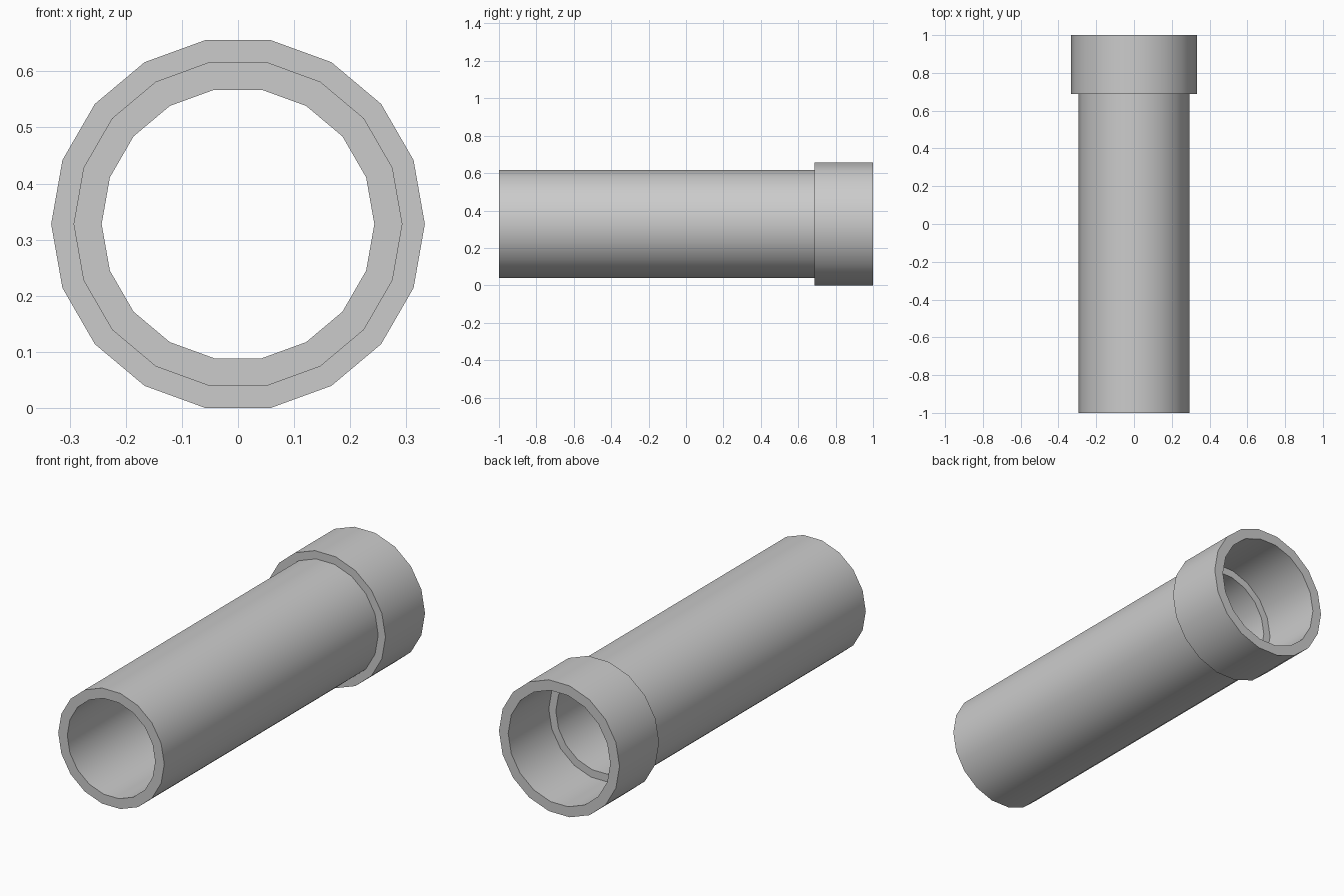
import bpy, bmesh, math

if "Cube" in bpy.data.objects:
    bpy.data.objects.remove(bpy.data.objects["Cube"])

SIDES = 18
R_SOCKET, R_SOCKET_BORE = 0.333, 0.282
R_PIPE, R_BORE = 0.293, 0.243
STEP_Y = 0.688
CENTRE_Z = R_SOCKET * math.sin(math.radians(80))  # rests on a flat facet

# Closed wall cross-section as (radius, y)
profile = [
    (R_PIPE, -1.0), (R_PIPE, STEP_Y), (R_SOCKET, STEP_Y), (R_SOCKET, 1.0),
    (R_SOCKET_BORE, 1.0), (R_SOCKET_BORE, STEP_Y - 0.008),
    (R_BORE, STEP_Y - 0.008), (R_BORE, -1.0),
]

# Revolve the section around the y axis
bm = bmesh.new()
rings = []
for r, y in profile:
    ring = []
    for i in range(SIDES):
        a = 2 * math.pi * i / SIDES
        ring.append(bm.verts.new((r * math.cos(a), y, CENTRE_Z + r * math.sin(a))))
    rings.append(ring)
for k, ring in enumerate(rings):
    nxt = rings[(k + 1) % len(rings)]
    for i in range(SIDES):
        j = (i + 1) % SIDES
        bm.faces.new((ring[i], ring[j], nxt[j], nxt[i]))
bmesh.ops.recalc_face_normals(bm, faces=bm.faces)

mesh = bpy.data.meshes.new("socket_pipe")
bm.to_mesh(mesh)
bm.free()
pipe = bpy.data.objects.new("socket_pipe", mesh)
bpy.context.collection.objects.link(pipe)

# Smooth round walls, crisp rims and steps
bpy.context.view_layer.objects.active = pipe
pipe.select_set(True)
bpy.ops.object.shade_smooth_by_angle(angle=math.radians(30))
